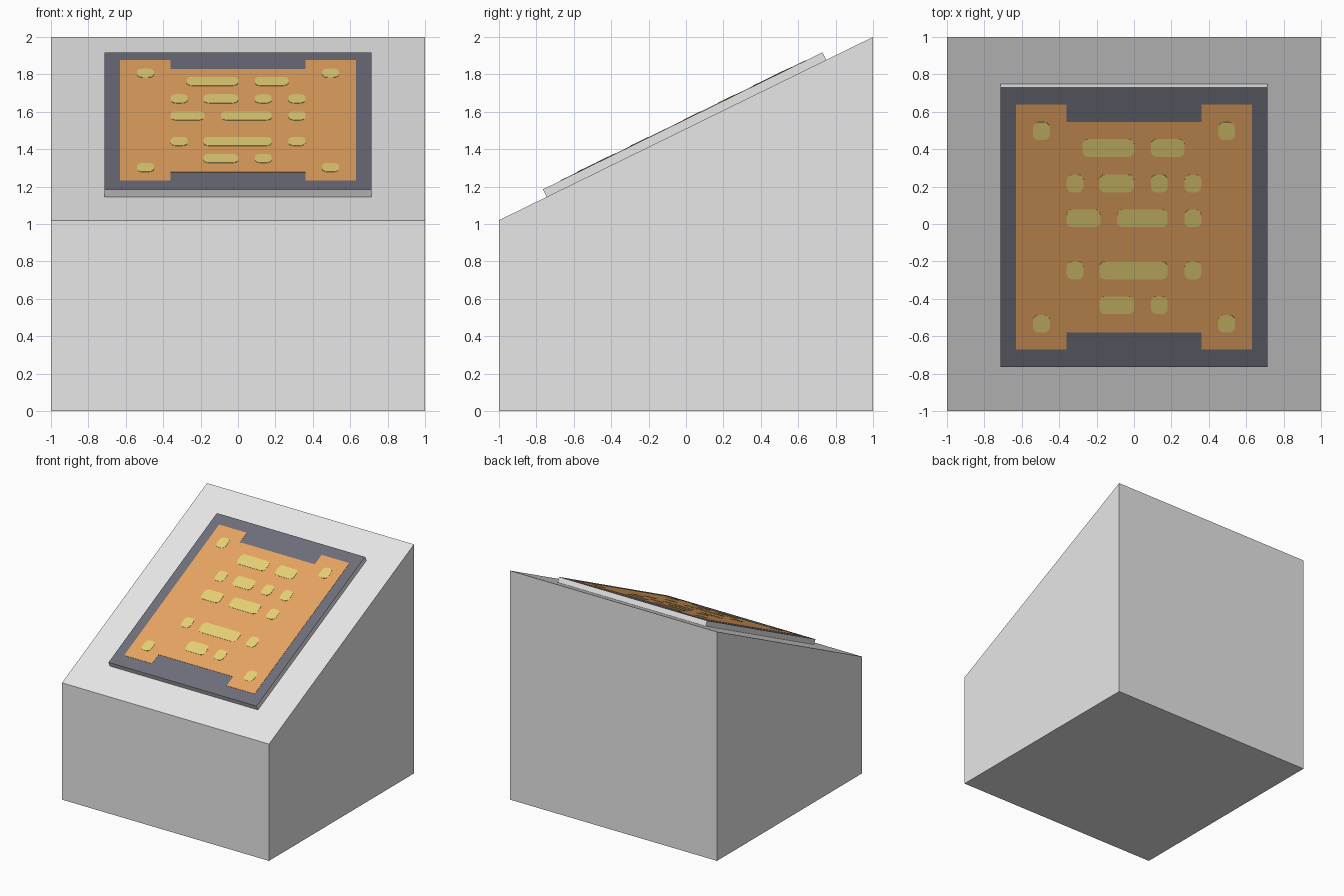
import bpy, bmesh, math
from mathutils import Vector

if "Cube" in bpy.data.objects:
    bpy.data.objects.remove(bpy.data.objects["Cube"])

SLOPE = 0.49
N = Vector((0, -SLOPE, 1)).normalized()   # normal of the sloped face
THICK = 0.045                             # panel thickness


def srgb(r, g, b):
    lin = [((c / 255 + 0.055) / 1.055) ** 2.4 for c in (r, g, b)]
    return (*lin, 1)


def material(name, rgb):
    m = bpy.data.materials.new(name)
    m.diffuse_color = srgb(*rgb)
    m.use_nodes = True
    m.node_tree.nodes["Principled BSDF"].inputs["Base Color"].default_value = m.diffuse_color
    return m


GREY = material("light grey", (231, 231, 231))
DARK = material("dark slate", (110, 110, 122))
ORANGE = material("orange", (245, 174, 103))
YELLOW = material("yellow", (241, 219, 122))


def on_slope(x, y, h):
    """Point h above the sloped face; y is read at the panel's top surface."""
    yb = y - N.y * THICK
    return Vector((x, yb, 1.51 + SLOPE * yb)) + N * h


def prism(name, outlines, to_point, low, high, mats):
    """Extrude outlines between two levels; faces looking up the slope use the last material."""
    bm = bmesh.new()
    for pts in outlines:
        a = [bm.verts.new(to_point(x, y, low)) for x, y in pts]
        b = [bm.verts.new(to_point(x, y, high)) for x, y in pts]
        bm.faces.new(a[::-1])
        bm.faces.new(b).material_index = len(mats) - 1
        for i in range(len(a)):
            j = (i + 1) % len(a)
            bm.faces.new((a[i], a[j], b[j], b[i]))
    bmesh.ops.recalc_face_normals(bm, faces=bm.faces)
    me = bpy.data.meshes.new(name)
    bm.to_mesh(me)
    bm.free()
    for m in mats:
        me.materials.append(m)
    ob = bpy.data.objects.new(name, me)
    bpy.context.collection.objects.link(ob)
    return ob


def rounded(x0, x1, yc, h=0.095, r=0.03, seg=3):
    """Rounded bar outline, counter-clockwise."""
    y0, y1 = yc - h / 2, yc + h / 2
    corners = [(x1 - r, y1 - r), (x0 + r, y1 - r), (x0 + r, y0 + r), (x1 - r, y0 + r)]
    pts = []
    for k, (cx, cy) in enumerate(corners):
        for i in range(seg + 1):
            a = math.pi / 2 * (k + i / seg)
            pts.append((cx + r * math.cos(a), cy + r * math.sin(a)))
    return pts


# Wedge body: side profile extruded along x
prism("sloped_block", [[(-1, 0), (1, 0), (1, 2), (-1, 1.02)]],
      lambda y, z, x: Vector((x, y, z)), -1, 1, [GREY])

# Raised panel: grey edges, dark face
prism("screen_panel", [[(-.715, -.765), (.715, -.765), (.715, .73), (-.715, .73)]],
      on_slope, 0, THICK, [GREY, DARK])

# Orange display area, notched at the top and bottom
right = [(.36, -.58), (.36, -.67), (.63, -.67), (.63, .64), (.36, .64), (.36, .545)]
outline = right + [(-x, y) for x, y in reversed(right)]
prism("display_area", [outline], on_slope, THICK, THICK + 0.002, [ORANGE])

# Yellow bars in rows, plus a dot in each corner
rows = {
    .408: [(-.275, 0), (.09, .27)],
    .218: [(-.36, -.27), (-.185, 0), (.09, .18), (.27, .36)],
    .032: [(-.36, -.18), (-.09, .18), (.27, .36)],
    -.247: [(-.36, -.27), (-.185, .18), (.27, .36)],
    -.433: [(-.185, 0), (.09, .18)],
    .498: [(-.54, -.45), (.45, .54)],
    -.532: [(-.54, -.45), (.45, .54)],
}
bars = [rounded(a, b, y) for y, spans in rows.items() for a, b in spans]
prism("display_bars", bars, on_slope, THICK + 0.002, THICK + 0.004, [YELLOW])
